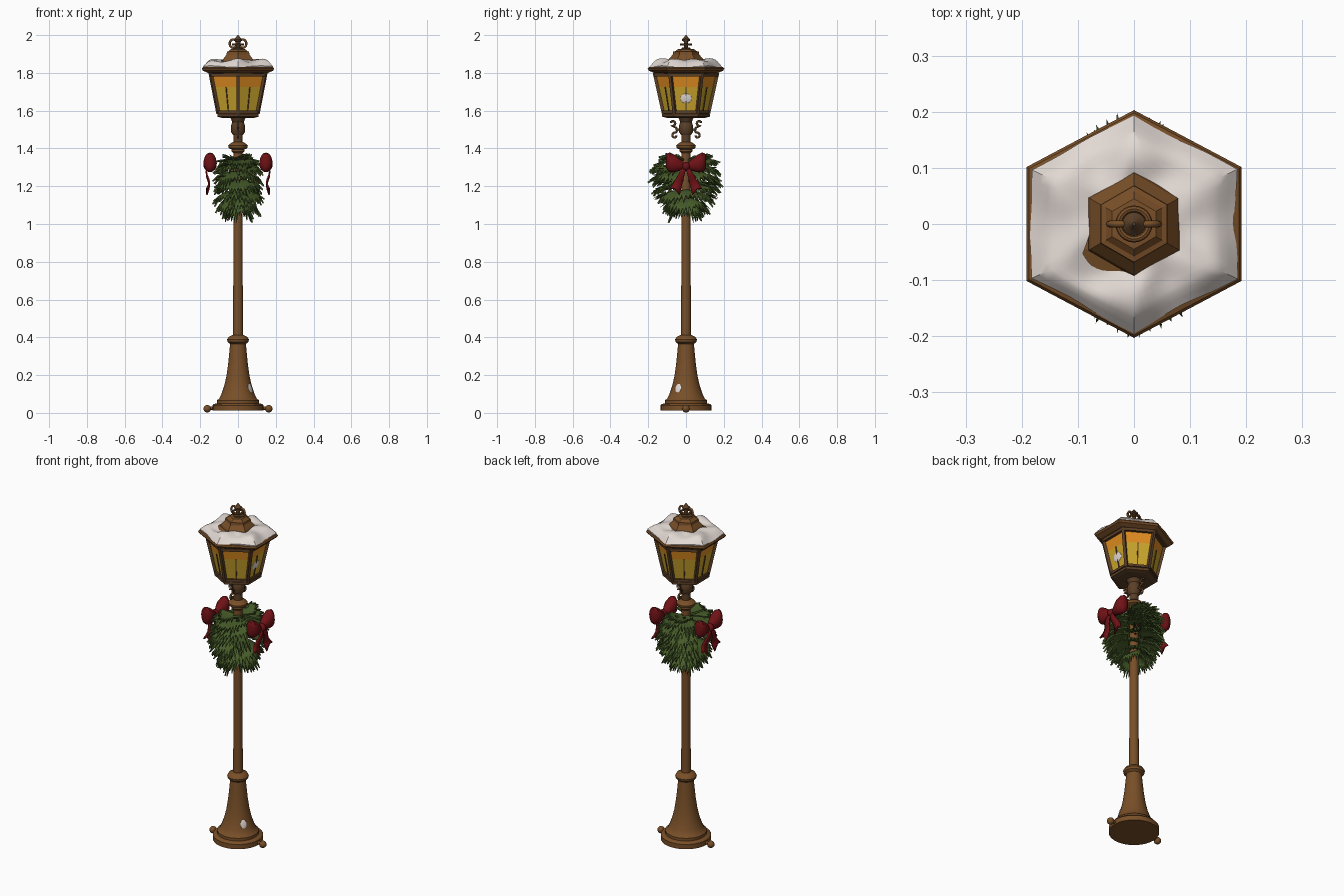
import bpy, bmesh, math, random
from math import sin, cos, pi, radians
from mathutils import Vector

random.seed(4)
if "Cube" in bpy.data.objects:
    bpy.data.objects.remove(bpy.data.objects["Cube"])


def material(name, r, g, b):
    m = bpy.data.materials.new(name)
    m.use_nodes = True
    m.diffuse_color = (r, g, b, 1)
    m.node_tree.nodes["Principled BSDF"].inputs["Base Color"].default_value = (r, g, b, 1)
    return m


BRONZE = material("bronze", .19, .078, .021)
DARK = material("dark bronze", .105, .05, .02)
YELLOW = material("yellow glass", .6, .38, .025)
ORANGE = material("orange glass", .75, .27, .015)
SNOW = material("snow", .76, .69, .65)
GREEN = material("pine green", .062, .105, .022)
RED = material("ribbon red", .16, .006, .008)


def finish(ob, mat, smooth=True):
    ob.data.materials.append(mat)
    if smooth:
        bpy.ops.object.select_all(action='DESELECT')
        ob.select_set(True)
        bpy.context.view_layer.objects.active = ob
        bpy.ops.object.shade_smooth_by_angle(angle=radians(35))
    return ob


def loft(name, rings, mat, closed=True, cap=True, smooth=True):
    """Skin a list of point rings."""
    bm = bmesh.new()
    vs = [[bm.verts.new(p) for p in ring] for ring in rings]
    n = len(rings[0])
    for a, b in zip(vs, vs[1:]):
        for i in range(n if closed else n - 1):
            j = (i + 1) % n
            bm.faces.new((a[i], a[j], b[j], b[i]))
    if cap:
        bm.faces.new(vs[0][::-1])
        bm.faces.new(vs[-1])
    bmesh.ops.recalc_face_normals(bm, faces=bm.faces)
    me = bpy.data.meshes.new(name)
    bm.to_mesh(me)
    bm.free()
    ob = bpy.data.objects.new(name, me)
    bpy.context.collection.objects.link(ob)
    return finish(ob, mat, smooth)


def lathe(name, profile, mat, n=28, sx=1.0):
    """Turned part; six sides put corners on the y axis."""
    rings = [[(r * sx * cos(2 * pi * i / n + pi / 2), r * sin(2 * pi * i / n + pi / 2), z)
              for i in range(n)] for r, z in profile]
    return loft(name, rings, mat, smooth=n > 6)


def bar(name, a, b, width, mat):
    """Square bar between two points."""
    a, b = Vector(a), Vector(b)
    d = (b - a).normalized()
    u = d.cross(Vector((a.x, a.y, 0)).normalized()).normalized()
    v = d.cross(u)
    corners = [(u * s + v * t) * width / 2 for s, t in ((1, 1), (-1, 1), (-1, -1), (1, -1))]
    return loft(name, [[p + c for c in corners] for p in (a, b)], mat, smooth=False)


def ball(name, loc, scale, mat):
    bpy.ops.mesh.primitive_uv_sphere_add(segments=16, ring_count=10, radius=1, location=loc)
    ob = bpy.context.object
    ob.name, ob.scale = name, scale
    return finish(ob, mat)


def tube(name, pts, radius, mat):
    cu = bpy.data.curves.new(name, 'CURVE')
    cu.dimensions, cu.bevel_depth, cu.bevel_resolution, cu.use_fill_caps = '3D', radius, 2, True
    sp = cu.splines.new('POLY')
    sp.points.add(len(pts) - 1)
    for p, co in zip(sp.points, pts):
        p.co = (*co, 1)
    ob = bpy.data.objects.new(name, cu)
    bpy.context.collection.objects.link(ob)
    cu.materials.append(mat)


# Post: flared base, shaft, collar and neck
lathe("base", [(.135, .012), (.135, .04), (.128, .047), (.112, .05), (.112, .066), (.1, .075),
               (.088, .1), (.074, .14), (.062, .19), (.052, .26), (.045, .33), (.042, .365),
               (.055, .375), (.058, .388), (.05, .402), (.03, .412)], BRONZE, 32)
lathe("shaft", [(.026, .39), (.023, 1.39)], BRONZE, 20)
lathe("collar", [(.024, 1.375), (.034, 1.385), (.034, 1.395), (.05, 1.402), (.052, 1.415),
                 (.04, 1.426), (.026, 1.435)], BRONZE)
lathe("neck", [(.025, 1.42), (.025, 1.47), (.036, 1.485), (.037, 1.52), (.03, 1.54),
               (.045, 1.572)], DARK, 20)
for s in (1, -1):
    ball("base_knob", (s * .163, 0, .022), (.02, .02, .02), BRONZE)
    tube("knob_stem", [(s * .12, 0, .025), (s * .16, 0, .025)], .009, BRONZE)
    # Scroll bracket: a spiral at each end of a bowed stem
    top = [(0, s * (.072 + (.008 + .011 * t) * cos(5 * t)), 1.535 + (.006 + .011 * t) * sin(5 * t))
           for t in [k / 12 for k in range(13)]]
    low = [(0, s * (.058 - (.006 + .012 * t) * cos(5 * t)), 1.468 - (.006 + .012 * t) * sin(5 * t))
           for t in [k / 12 for k in range(12, -1, -1)]]
    tube("scroll_bracket", top + [(0, s * .052, 1.51), (0, s * .046, 1.495)] + low, .006, DARK)
    tube("bracket_tie", [(0, 0, 1.5), (0, s * .055, 1.5)], .006, DARK)

# Lantern body
Z0, Z1, ZM = 1.585, 1.8, 1.725


def corner(i, z, k=1.0):
    r = (.12 + .048 * (z - Z0) / (Z1 - Z0)) * k
    a = pi / 2 + i * pi / 3
    return Vector((r * cos(a), r * sin(a), z))


lathe("lantern_floor", [(.1, 1.562), (.126, 1.568), (.126, 1.582), (.116, 1.592)], DARK, 6)
for name, lo, hi, mat in (("lower_glass", Z0, ZM, YELLOW), ("upper_glass", ZM, Z1, ORANGE)):
    loft(name, [[corner(i, z, .96) for i in range(6)] for z in (lo, hi)], mat, smooth=False)
for i in range(6):
    mid = [(corner(i, z, .97) + corner(i + 1, z, .97)) / 2 for z in (Z0, ZM)]
    bar("corner_post", corner(i, Z0), corner(i, Z1), .016, DARK)
    bar("glazing_bar", *mid, .006, DARK)
    bar("top_rail", corner(i, Z1 - .01), corner(i + 1, Z1 - .01), .016, DARK)
    bar("bottom_rail", corner(i, Z0 + .008), corner(i + 1, Z0 + .008), .014, DARK)

# Roof, cap and finial
lathe("roof", [(.15, 1.797), (.17, 1.8), (.197, 1.812), (.203, 1.822), (.198, 1.829),
               (.15, 1.843), (.09, 1.86)], BRONZE, 6, 1.09)
lathe("roof_cap", [(.09, 1.845), (.094, 1.864), (.09, 1.874), (.07, 1.897), (.068, 1.912),
                   (.058, 1.914), (.045, 1.925), (.03, 1.926)], BRONZE, 6)
lathe("finial", [(.026, 1.92), (.024, 1.932), (.011, 1.936), (.01, 1.965), (.02, 1.97),
                 (.021, 1.978), (.012, 1.986), (.007, 1.994), (.003, 2.0)], DARK, 16)
for s in (1, -1):
    tube("finial_ring", [(s * (.025 + .019 * cos(t)), 0, 1.955 + .022 * sin(t))
                         for t in [k * pi / 10 for k in range(21)]], .006, BRONZE)
bpy.ops.mesh.primitive_torus_add(major_radius=.027, minor_radius=.006, major_segments=24,
                                 minor_segments=8, location=(0, 0, 1.95))
bpy.context.object.name = "finial_hoop"
finish(bpy.context.object, BRONZE)

# Snow blanket: hexagonal sheet with lumpy corners, bare patch beside the cap
N, ROWS = 72, 9
snow = []
for k in range(ROWS):
    t = k / (ROWS - 1)
    ring = []
    for i in range(N):
        a = 2 * pi * i / N
        off = (a + pi / 6) % (pi / 3) - pi / 6
        hexa = cos(pi / 6) / cos(off)
        lump = .5 - .5 * cos(6 * a)
        bare = math.exp(-((a - radians(228)) / .42) ** 2)
        rim = .196 - .007 * (.5 + .5 * sin(5 * a + 1)) * (1 - .5 * lump)
        inner = .088 + .03 * bare
        r = (inner + (rim - inner) * t) * hexa
        z = 1.868 - .014 * t + .012 * lump * sin(pi * t) + .004 * sin(4 * a + 5 * t)
        z -= .02 * max(0, t - .7) / .3 + .012 * bare * (1 - t)
        ring.append((r * cos(a) * (1 + .09 * t), r * sin(a), z))
    snow.append(ring)
snow.append([(x * .99, y * .99, 1.824) for x, y, z in snow[-1]])
loft("roof_snow", snow, SNOW, cap=False)

# Thin snow spots on the glass and the base
spot = ball("glass_snow_spot", (.1155, 0, 1.665), (.004, .03, .026), SNOW)
spot.rotation_euler.y = radians(11)
spot = ball("base_snow_spot", (.065, -.041, .13), (.004, .018, .025), SNOW)
spot.rotation_euler = (0, radians(-16), radians(-32))

# Pine garland: overlapping ragged skirts, open at the sides behind the bows
LEVELS = [  # tip height, x radius, y radius, droop, half sweep in degrees
    (1.365, .09, .14, -.02, 70), (1.325, .12, .17, .01, 72), (1.28, .135, .185, .03, 72),
    (1.23, .14, .19, .04, 70), (1.18, .14, .178, .045, 72), (1.125, .135, .15, .045, 90),
    (1.075, .115, .125, .05, 90), (1.045, .08, .09, .06, 90)]
for z, rx, ry, droop, sweep in LEVELS:
    for s in (1, -1):
        teeth = 36
        rows = [[] for _ in range(4)]
        for i in range(teeth + 1):
            a = s * pi / 2 + radians(sweep) * (2 * i / teeth - 1)
            sag = .012 * sin(3 * a + z * 40)
            tip = random.uniform(.95, 1.07) if i % 2 else random.uniform(.78, .86)
            for row, f in zip(rows, (.22, .55, .8, tip)):
                zz = z + droop * (1 - f ** 2) * 1.2 + sag * f
                if f == tip and i % 2:
                    zz -= random.uniform(0, .025)
                row.append((rx * f * cos(a), ry * f * sin(a), zz))
        frond = loft("pine_skirt", rows, GREEN, closed=False, cap=False, smooth=False)
        thick = frond.modifiers.new("thickness", 'SOLIDIFY')
        thick.thickness, thick.offset = .008, 0

# Loose sprigs fill the garland with outward needles
for k in range(110):
    a = s * pi / 2 + radians(random.uniform(-68, 68)) + pi * (k % 2)
    h = random.uniform(-1, 1)
    w = math.sqrt(1 - .75 * h * h)
    out = Vector((.135 * cos(a) * w, .175 * sin(a) * w, 1.21 + .135 * h))
    root = Vector((out.x * .72, out.y * .72, out.z + .012))
    side = Vector((-sin(a), cos(a), 0)) * .011
    up = Vector((0, 0, .007))
    tip = out * 1.06
    tip.z = out.z + .03 * h
    loft("pine_sprig", [[root + side, root + up, root - side, root - up],
                        [tip + side * .1, tip + up * .1, tip - side * .1, tip - up * .1]],
         GREEN, smooth=False)

# Ribbon bows on both sides
LOOP = [(.008, .016, .014), (.03, .03, .024), (.06, .046, .036), (.085, .052, .034),
        (.1, .044, .022), (.106, .03, .008)]  # distance out, half height, half depth
for sx in (1, -1):
    cx = sx * .148
    ball("bow_knot", (cx + sx * .006, 0, 1.305), (.026, .022, .024), RED)
    for sy in (1, -1):
        rings = [[(cx + d * cos(t), sy * y, 1.305 + y * .25 + h * sin(t))
                  for t in [j * pi / 8 for j in range(16)]] for y, h, d in LOOP]
        loft("bow_loop", rings, RED)
        # Tail: three points across, the middle one pulled up to notch the end
        rows = []
        for k in range(7):
            t = k / 6
            mid, half = .008 + .052 * t, .01 + .016 * t
            x = cx + sx * (.012 + .008 * sin(7 * t))
            rows.append([(x, sy * (mid + half * e), 1.3 - .13 * t + .016 * t * e
                          + (.018 if k == 6 and e == 0 else 0)) for e in (-1, 0, 1)])
        tail = loft("bow_tail", rows, RED, closed=False, cap=False)
        thick = tail.modifiers.new("thickness", 'SOLIDIFY')
        thick.thickness, thick.offset = .008, 0
